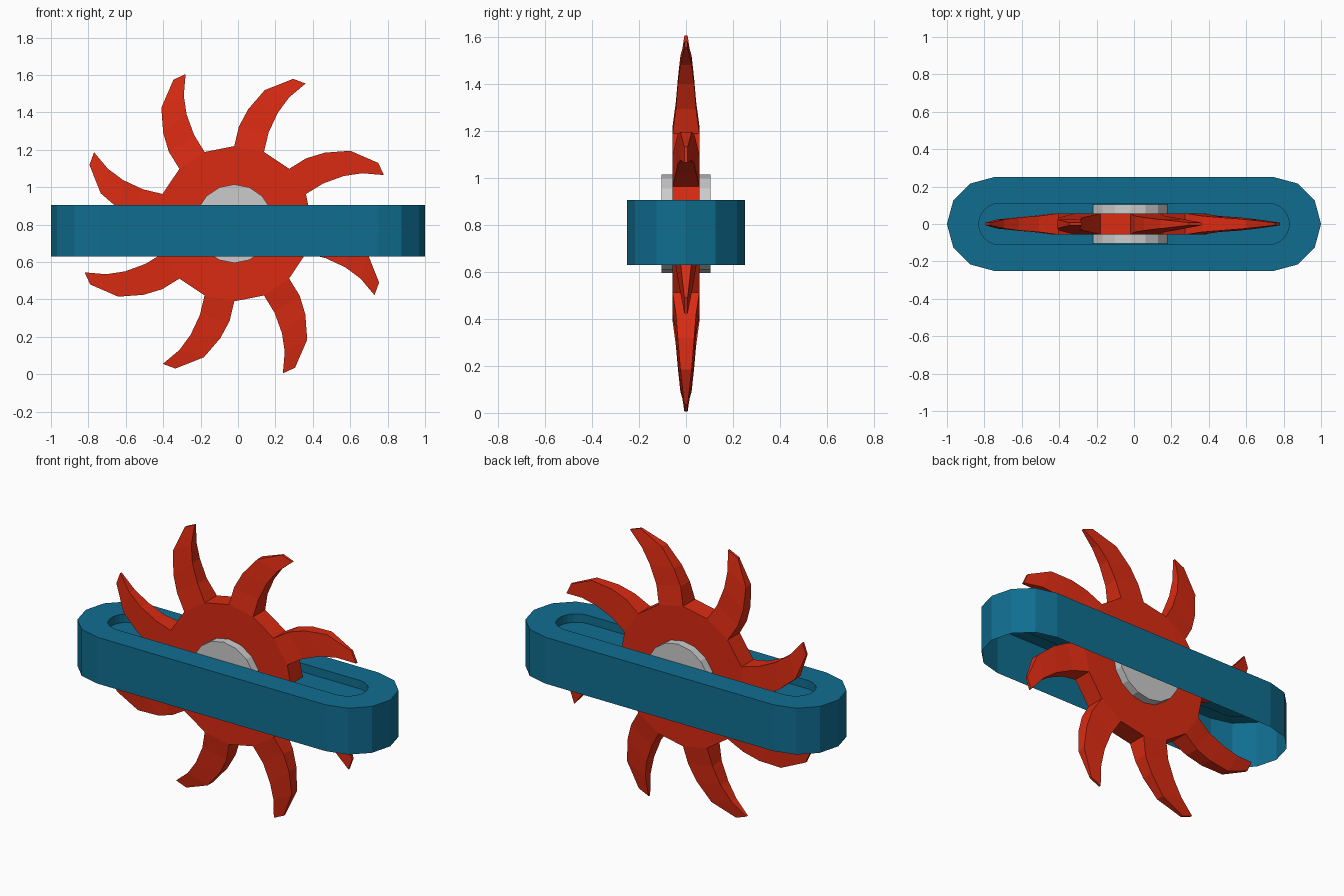
import bpy, bmesh
from math import sin, cos, pi, radians
from mathutils import Vector, Matrix

if "Cube" in bpy.data.objects:
    bpy.data.objects.remove(bpy.data.objects["Cube"])

CENTRE = Vector((-0.02, 0, 0.805))


def material(name, rgb):
    m = bpy.data.materials.new(name)
    m.diffuse_color = (*rgb, 1)
    m.use_nodes = True
    m.node_tree.nodes["Principled BSDF"].inputs["Base Color"].default_value = m.diffuse_color
    return m


def finish(bm, name, mat=None):
    mesh = bpy.data.meshes.new(name)
    bm.to_mesh(mesh)
    bm.free()
    ob = bpy.data.objects.new(name, mesh)
    bpy.context.collection.objects.link(ob)
    if mat:
        mesh.materials.append(mat)
    return ob


red = material("red", (0.70, 0.024, 0.006))
blue = material("blue", (0.005, 0.155, 0.28))


# Toothed wheel: 16-sided disc with a curved, thinning blade on every other side
def wheel():
    bm = bmesh.new()
    half, r = 0.057, 0.415
    ring = [(r * cos(k * pi / 8), r * sin(k * pi / 8)) for k in range(16)]
    front = [bm.verts.new((x, -half, z)) for x, z in ring]
    back = [bm.verts.new((x, half, z)) for x, z in ring]
    bm.faces.new(front)
    bm.faces.new(back[::-1])
    # blade stations: outer edge, inner edge, half thickness
    stations = [((-0.35, 0.385), (-0.215, 0.475), 0.043),
                ((-0.38, 0.485), (-0.255, 0.585), 0.035),
                ((-0.39, 0.62), (-0.27, 0.685), 0.024),
                ((-0.325, 0.77), (-0.26, 0.80), 0.007)]
    for k in range(8):
        i, j = (2 * k + 5) % 16, (2 * k + 6) % 16
        turn = Matrix.Rotation(-k * pi / 4, 3, 'Y')
        last = [front[i], front[j], back[j], back[i]]
        for o, n, t in stations:
            pts = [(n[0], -t, n[1]), (o[0], -t, o[1]), (o[0], t, o[1]), (n[0], t, n[1])]
            cur = [bm.verts.new(turn @ Vector(p)) for p in pts]
            for s in range(4):
                q = (s + 1) % 4
                bm.faces.new((last[s], last[q], cur[q], cur[s]))
            last = cur
        bm.faces.new(last)
        # plain disc side next to the blade
        n = (j + 1) % 16
        bm.faces.new((front[j], front[n], back[n], back[j]))
    bmesh.ops.recalc_face_normals(bm, faces=bm.faces)
    ob = finish(bm, "toothed_wheel", red)
    ob.location = CENTRE


# Hub through the wheel
def hub():
    bm = bmesh.new()
    bmesh.ops.create_cone(bm, cap_ends=True, segments=16, radius1=0.21,
                          radius2=0.21, depth=0.21)
    bm.transform(Matrix.Rotation(radians(90), 4, 'X'))
    finish(bm, "hub", None).location = CENTRE


# Housing: round-ended shell, open below, with a shallow recess on top
def housing():
    bm = bmesh.new()

    def stadium(cx, r, seg, z):
        halves = []
        for sx, a0 in ((1, -pi / 2), (-1, pi / 2)):
            halves += [bm.verts.new((sx * cx + r * cos(a0 + pi * k / seg),
                                     r * sin(a0 + pi * k / seg), z))
                       for k in range(seg + 1)]
        return halves

    def wall(a, b):
        for k in range(len(a)):
            n = (k + 1) % len(a)
            bm.faces.new((a[k], a[n], b[n], b[k]))

    low, high = stadium(0.75, 0.25, 6, 0.63), stadium(0.75, 0.25, 6, 0.905)
    rim, floor = stadium(0.72, 0.11, 12, 0.905), stadium(0.72, 0.11, 12, 0.855)
    wall(low, high)
    wall(rim, floor)
    bm.faces.new(floor)
    # flat top between the outer edge and the finer recess edge
    for h in range(2):
        o, n = high[7 * h:7 * h + 7], rim[13 * h:13 * h + 13]
        for k in range(6):
            bm.faces.new((o[k], o[k + 1], n[2 * k + 2], n[2 * k + 1], n[2 * k]))
        bm.faces.new((o[6], high[(7 * h + 7) % 14], rim[(13 * h + 13) % 26], n[12]))
    finish(bm, "housing", blue)


wheel()
hub()
housing()
